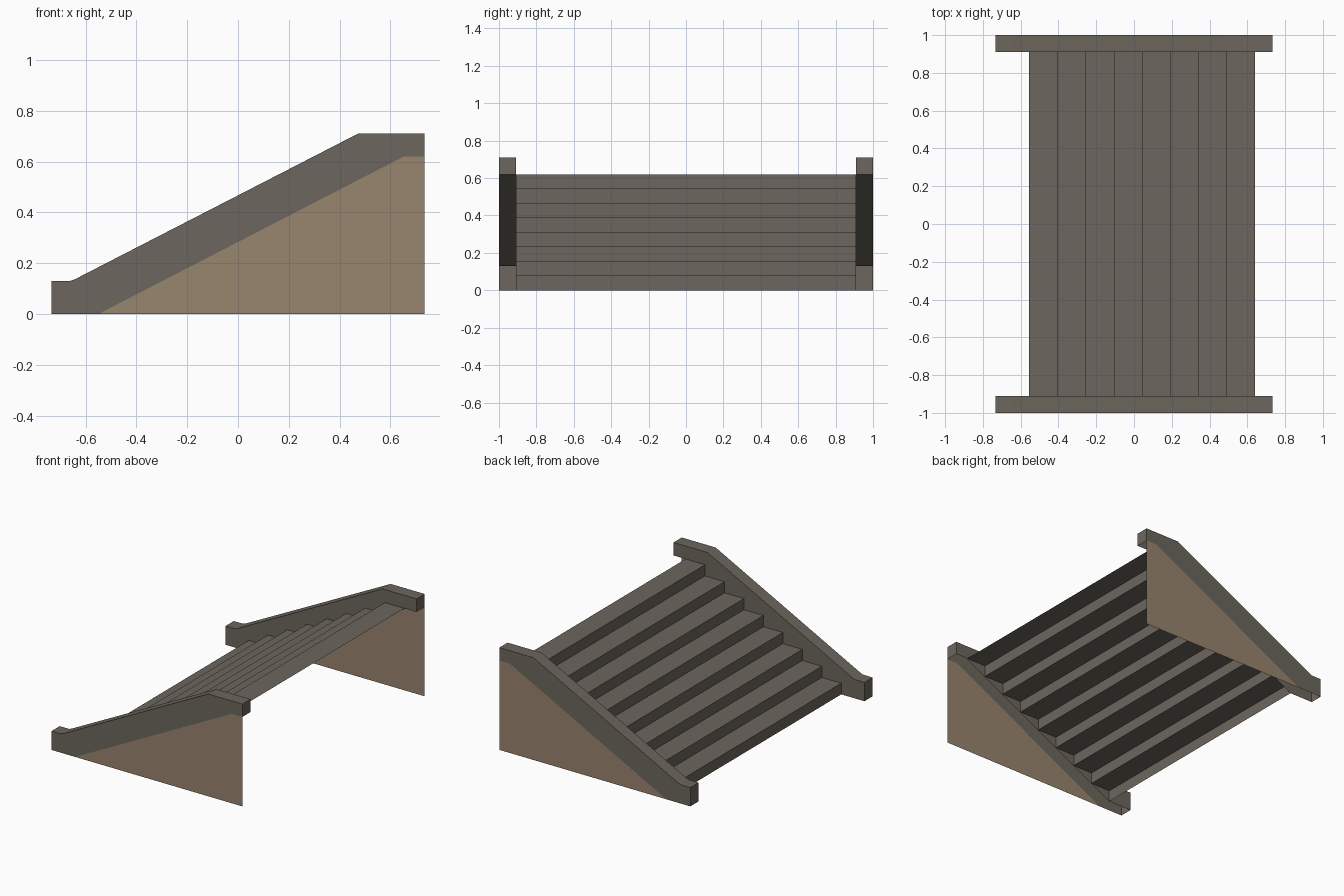
import bpy, bmesh

if "Cube" in bpy.data.objects:
    bpy.data.objects.remove(bpy.data.objects["Cube"])


def srgb(*rgb):
    lin = [((c / 255 + 0.055) / 1.055) ** 2.4 for c in rgb]
    return (*lin, 1.0)


def material(name, color):
    m = bpy.data.materials.new(name)
    m.diffuse_color = color
    m.use_nodes = True
    m.node_tree.nodes["Principled BSDF"].inputs["Base Color"].default_value = m.diffuse_color
    return m


stone = material("grey_stone", srgb(108, 102, 93))
plaster = material("tan_plaster", srgb(152, 133, 110))


def make_object(name, bm, mat):
    mesh = bpy.data.meshes.new(name)
    bm.normal_update()
    bm.to_mesh(mesh)
    bm.free()
    mesh.materials.append(mat)
    ob = bpy.data.objects.new(name, mesh)
    bpy.context.collection.objects.link(ob)
    return ob


def strip(bm, path, y0, y1):
    """Sweep an xz path (running towards +x) across y, facing up and to -x."""
    a = [bm.verts.new((x, y0, z)) for x, z in path]
    b = [bm.verts.new((x, y1, z)) for x, z in path]
    for i in range(len(path) - 1):
        bm.faces.new((a[i], a[i + 1], b[i + 1], b[i]))
    return a, b


END, INNER, OUTER = 0.733, 0.91, 1.0
LOW, HIGH = (-0.55, 0.0), (0.652, 0.62)   # ends of the sloping lower edge

# Balustrade shell: closed top, ends and sides, open underneath
rail_top = [(-END, 0), (-END, 0.13), (-0.66, 0.131), (-0.642, 0.137),
            (0.472, 0.71), (END, 0.71), (END, 0.62)]

for side, label in ((-1, "front"), (1, "back")):
    y0, y1 = sorted((side * INNER, side * OUTER))
    bm = bmesh.new()
    a, b = strip(bm, rail_top, y0, y1)
    for row, y, flip in ((a, y0, True), (b, y1, False)):
        low = [bm.verts.new((x, y, z)) for x, z in (HIGH, LOW)]
        loop = row + low
        bm.faces.new(loop[::-1] if flip else loop)
    make_object(label + "_balustrade", bm, stone)

    # Thin wall filling the triangle below the balustrade, flush outside
    bm = bmesh.new()
    wall = [LOW, (END, 0), (END, 0.62), HIGH]
    loop = [bm.verts.new((x, side * OUTER, z)) for x, z in wall]
    bm.faces.new(loop if side < 0 else loop[::-1])
    make_object(label + "_side_wall", bm, plaster)

# Folded flight of steps: eight risers and treads
COUNT, START, DEPTH, RISE = 8, -0.555, 0.1494, 0.0775
zigzag = [(START, 0)]
for i in range(COUNT):
    zigzag.append((START + i * DEPTH, (i + 1) * RISE))
    zigzag.append((START + (i + 1) * DEPTH, (i + 1) * RISE))
bm = bmesh.new()
strip(bm, zigzag, -INNER, INNER)
make_object("steps", bm, stone)
